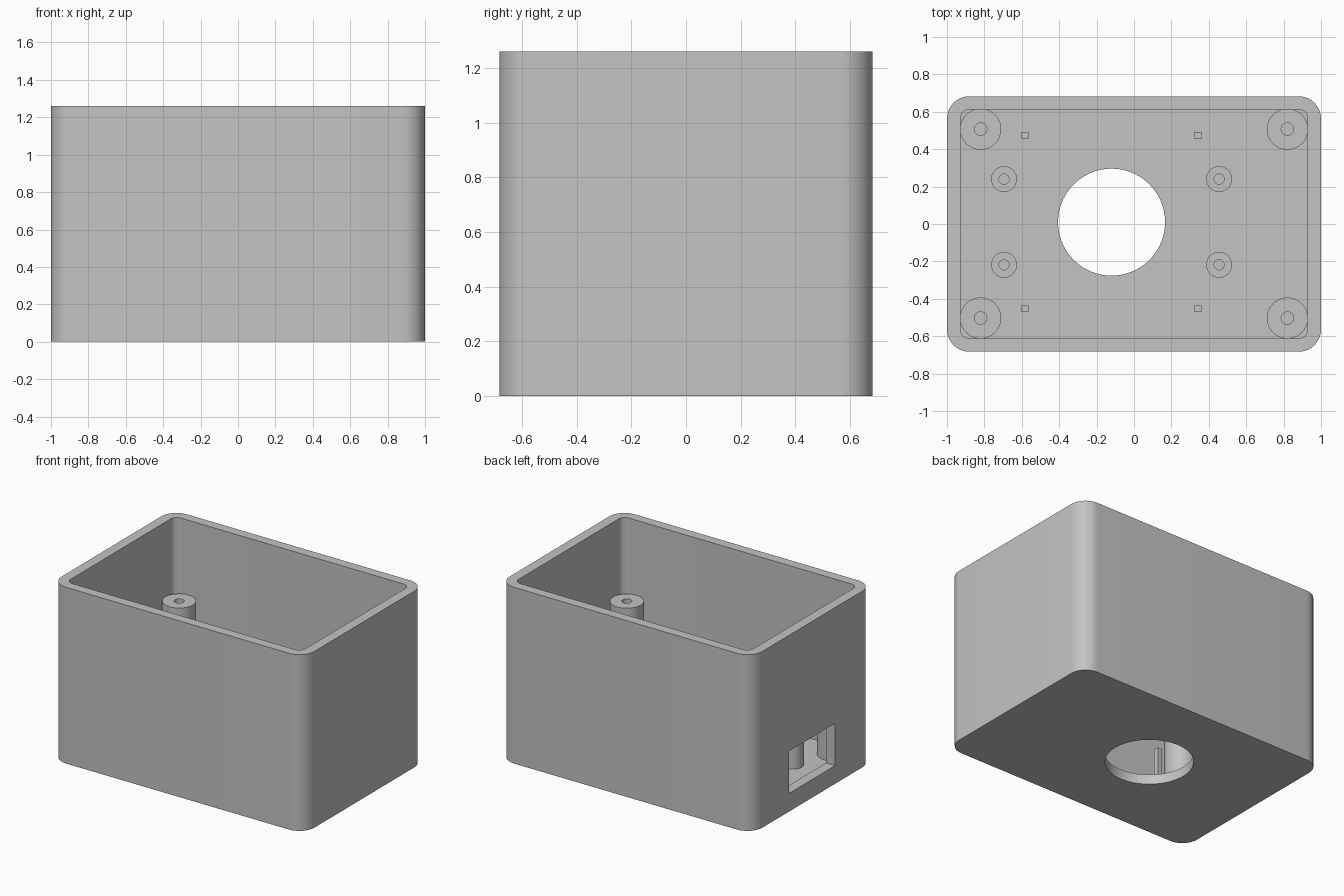
import bpy, bmesh, math

if "Cube" in bpy.data.objects:
    bpy.data.objects.remove(bpy.data.objects["Cube"])

H, FLOOR = 1.26, 0.07

grey = bpy.data.materials.new("grey_plastic")
grey.diffuse_color = (0.55, 0.55, 0.55, 1)
grey.use_nodes = True
grey.node_tree.nodes["Principled BSDF"].inputs["Base Color"].default_value = grey.diffuse_color


def make(name, bm):
    bmesh.ops.recalc_face_normals(bm, faces=bm.faces)
    me = bpy.data.meshes.new(name)
    bm.to_mesh(me)
    bm.free()
    ob = bpy.data.objects.new(name, me)
    bpy.context.collection.objects.link(ob)
    me.materials.append(grey)
    return ob


def prism(name, outline, z0, z1):
    bm = bmesh.new()
    face = bm.faces.new([bm.verts.new((x, y, z0)) for x, y in outline])
    top = bmesh.ops.extrude_face_region(bm, geom=[face])["geom"]
    bmesh.ops.translate(bm, vec=(0, 0, z1 - z0),
                        verts=[v for v in top if isinstance(v, bmesh.types.BMVert)])
    return make(name, bm)


def arc(cx, cy, r, a0, a1, n, closed=False):
    return [(cx + r * math.cos(a0 + (a1 - a0) * i / n),
             cy + r * math.sin(a0 + (a1 - a0) * i / n)) for i in range(n + (not closed))]


def rounded(hx, hy, r, n=12):
    pts = []
    for k, (sx, sy) in enumerate([(1, 1), (-1, 1), (-1, -1), (1, -1)]):
        a = k * math.pi / 2
        pts += arc(sx * (hx - r), sy * (hy - r), r, a, a + math.pi / 2, n)
    return pts


def rect(cx, cy, hx, hy):
    return [(cx + hx, cy + hy), (cx - hx, cy + hy), (cx - hx, cy - hy), (cx + hx, cy - hy)]


def activate(ob):
    bpy.ops.object.select_all(action='DESELECT')
    ob.select_set(True)
    bpy.context.view_layer.objects.active = ob


def smooth(ob):
    activate(ob)
    bpy.ops.object.shade_smooth_by_angle(angle=math.radians(30))


def cut(ob, cutter):
    activate(ob)
    mod = ob.modifiers.new("cut", 'BOOLEAN')
    mod.operation, mod.solver, mod.object = 'DIFFERENCE', 'EXACT', cutter
    bpy.ops.object.modifier_apply(modifier=mod.name)
    bpy.data.objects.remove(cutter)


def tube(name, x, y, r, hole, top):
    # post with a blind screw hole, revolved from a short profile
    bm = bmesh.new()
    n = 48
    rings = [[bm.verts.new((px, py, z)) for px, py in arc(x, y, rad, 0, math.tau, n, True)]
             for rad, z in [(r, FLOOR), (r, top), (hole, top), (hole, FLOOR + 0.002)]]
    for a, b in zip(rings, rings[1:]):
        for i in range(n):
            j = (i + 1) % n
            bm.faces.new((a[i], a[j], b[j], b[i]))
    bm.faces.new(rings[0][::-1])
    bm.faces.new(rings[-1])
    smooth(make(name, bm))


# open box with rounded vertical corners
box = prism("box_shell", rounded(1.0, 0.683, 0.12), 0, H)
cut(box, prism("cavity_cutter", rounded(0.928, 0.613, 0.05), FLOOR, H + 0.2))
# round opening in the floor
cut(box, prism("hole_cutter", arc(-0.12, 0.01, 0.286, 0, math.tau, 72, True), -0.2, 0.2))
# rectangular port in the left wall
cut(box, prism("port_cutter", rect(-1.0, 0.003, 0.15, 0.26), 0.13, 0.432))
smooth(box)

# tall lid posts in the corners
for x in (-0.82, 0.82):
    for y in (-0.503, 0.507):
        tube("corner_post", x, y, 0.11, 0.033, 0.725)

# short board standoffs
for x in (-0.695, 0.455):
    for y in (-0.218, 0.24):
        tube("board_standoff", x, y, 0.069, 0.027, 0.25)

# thin square pegs around the floor opening
for x in (-0.583, 0.342):
    for y in (-0.453, 0.473):
        prism("square_peg", rect(x, y, 0.018, 0.018), FLOOR, 0.47)
